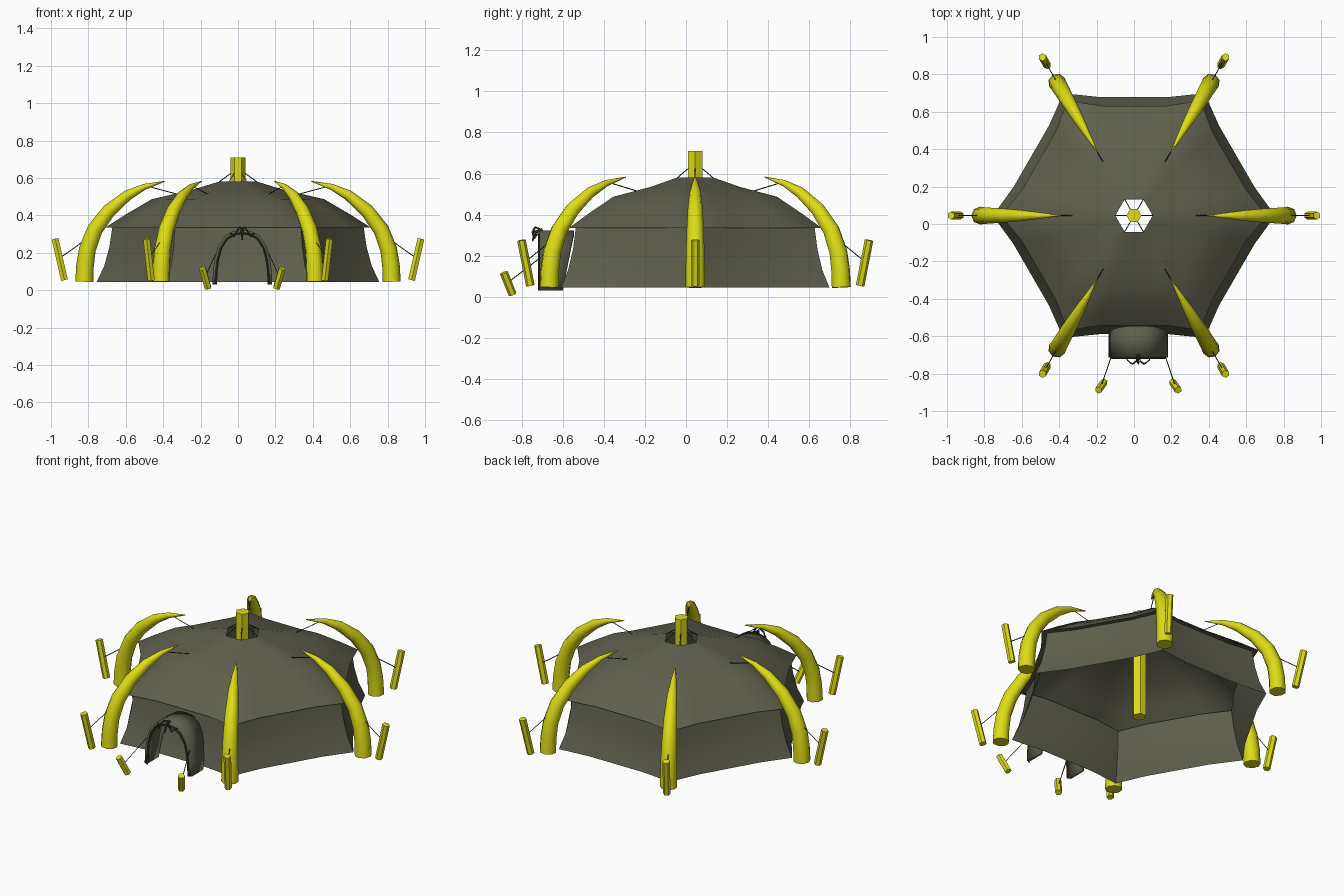
import bpy, bmesh, math
from mathutils import Vector

if "Cube" in bpy.data.objects:
    bpy.data.objects.remove(bpy.data.objects["Cube"])

CY = 0.045  # y of the tent centre


def material(name, rgb):
    m = bpy.data.materials.new(name)
    m.diffuse_color = (*rgb, 1)
    m.use_nodes = True
    m.node_tree.nodes["Principled BSDF"].inputs["Base Color"].default_value = m.diffuse_color
    return m


CANVAS = material("olive canvas", (0.115, 0.115, 0.077))
YELLOW = material("yellow horn", (0.72, 0.72, 0.008))
ROPE = material("dark rope", (0.045, 0.045, 0.032))


def finish(name, bm, mat, angle=50):
    bmesh.ops.recalc_face_normals(bm, faces=bm.faces)
    me = bpy.data.meshes.new(name)
    bm.to_mesh(me)
    bm.free()
    me.materials.append(mat)
    for p in me.polygons:
        p.use_smooth = True
    me.set_sharp_from_angle(angle=math.radians(angle))
    ob = bpy.data.objects.new(name, me)
    bpy.context.collection.objects.link(ob)
    return ob


def tube(name, pts, radii, sides, mat):
    """Capped tube along a planar path with a radius per point."""
    pts = [Vector(p) for p in pts]
    if not isinstance(radii, (list, tuple)):
        radii = [radii] * len(pts)
    n = (pts[-1] - pts[0]).cross(Vector((0, 0, 1)))
    n = n.normalized() if n.length > 1e-4 else Vector((1, 0, 0))
    bm = bmesh.new()
    rings = []
    for i, p in enumerate(pts):
        t = (pts[min(i + 1, len(pts) - 1)] - pts[max(i - 1, 0)]).normalized()
        v = t.cross(n).normalized()
        rings.append([bm.verts.new(p + radii[i] * (math.cos(a) * n + math.sin(a) * v))
                      for a in (2 * math.pi * k / sides for k in range(sides))])
    for a, b in zip(rings, rings[1:]):
        for k in range(sides):
            bm.faces.new((a[k], a[(k + 1) % sides], b[(k + 1) % sides], b[k]))
    bm.faces.new(rings[0])
    bm.faces.new(rings[-1])
    return finish(name, bm, mat)


def polar(r, z, k):
    a = math.radians(60 * k)
    return Vector((r * math.cos(a), CY + r * math.sin(a), z))


# Tent shell: hexagonal rings whose sides are drawn slightly inwards
# (corner radius, height, inward pull of the sides)
PROFILE = [(0.755, 0.045, 0.97), (0.715, 0.13, 0.97), (0.688, 0.23, 0.97),
           (0.672, 0.335, 0.965), (0.71, 0.335, 0.955), (0.60, 0.405, 0.965),
           (0.46, 0.487, 0.97), (0.25, 0.535, 0.98), (0.12, 0.575, 1), (0.10, 0.58, 1)]
bm = bmesh.new()
rings = []
for r, z, pull in PROFILE:
    ring = []
    for k in range(6):
        a, b = polar(r, z, k), polar(r, z, k + 1)
        ring.append(bm.verts.new(a))
        inward = Vector((0, CY, z)) - (a + b) / 2
        for f in (0.25, 0.75):
            ring.append(bm.verts.new(a.lerp(b, f) + inward * (1 - pull)))
    rings.append(ring)
for a, b in zip(rings, rings[1:]):
    for k in range(18):
        j = (k + 1) % 18
        bm.faces.new((a[k], a[j], b[j], b[k]))
finish("tent_shell", bm, CANVAS, 60)

# Centre pole
tube("centre_pole", [(0, CY, 0.045), (0, CY, 0.71)], 0.04, 6, YELLOW)

# Curved horns, pegs and ropes at each corner
HORN = [(0.822, 0.045, 0.048), (0.818, 0.13, 0.047), (0.805, 0.22, 0.045),
        (0.765, 0.325, 0.042), (0.69, 0.425, 0.037), (0.59, 0.508, 0.028),
        (0.50, 0.553, 0.016), (0.39, 0.583, 0.002)]
for k in range(6):
    tube(f"horn_{k}", [polar(r, z, k) for r, z, _ in HORN], [h[2] for h in HORN], 8, YELLOW)
    tube(f"peg_{k}", [polar(0.928, 0.054, k), polar(0.978, 0.275, k)], 0.021, 6, YELLOW)
    tube(f"peg_rope_{k}", [polar(0.955, 0.17, k), polar(0.80, 0.28, k)], 0.0025, 4, ROPE)
    tube(f"roof_rope_{k}", [polar(0.48, 0.555, k), polar(0.33, 0.515, k)], 0.0025, 4, ROPE)
    tube(f"pole_rope_{k}", [polar(0.038, 0.625, k), polar(0.10, 0.58, k)], 0.0025, 4, ROPE)

# Arched entrance tunnel
EX = 0.023
HALF = [(0.16, 0.03), (0.157, 0.10), (0.148, 0.17), (0.13, 0.235), (0.095, 0.288), (0.05, 0.315)]
ARCH = [(-x, z) for x, z in HALF] + [(0, 0.322)] + [(x, z) for x, z in reversed(HALF)]
bm = bmesh.new()
front = [bm.verts.new((EX + x, -0.713, z)) for x, z in ARCH]
back = [bm.verts.new((EX + x, -0.60 + 0.055 * (z - 0.03) / 0.29, z)) for x, z in ARCH]
for i in range(len(ARCH) - 1):
    bm.faces.new((front[i], front[i + 1], back[i + 1], back[i]))
arch = finish("entrance_arch", bm, CANVAS)
mod = arch.modifiers.new("thickness", "SOLIDIFY")
mod.thickness = 0.018
mod.offset = -1

# Rope lining the entrance mouth
tube("entrance_rope", [(EX + x * 0.88, -0.716, 0.03 + (z - 0.03) * 0.94) for x, z in ARCH],
     0.006, 5, ROPE)

# Hanging rope loops over the entrance
for s in (-1, 1):
    side = "left" if s < 0 else "right"
    tube(f"entrance_loop_{side}",
         [(EX + s * x, y, z) for x, y, z in ((0.005, -0.70, 0.325), (0.012, -0.735, 0.338),
          (0.03, -0.748, 0.315), (0.045, -0.74, 0.285), (0.06, -0.725, 0.305), (0.065, -0.71, 0.30))],
         0.005, 5, ROPE)
    # Entrance pegs and their ropes
    tube(f"entrance_peg_{side}", [(EX + s * 0.183, -0.845, 0.011), (EX + s * 0.213, -0.888, 0.117)],
         0.02, 6, YELLOW)
    tube(f"entrance_peg_rope_{side}", [(EX + s * 0.198, -0.866, 0.07), (EX + s * 0.145, -0.71, 0.19)],
         0.0025, 4, ROPE)
tube("entrance_knot", [(EX, -0.70, 0.325), (EX, -0.735, 0.315), (EX, -0.748, 0.27)],
     [0.01, 0.009, 0.004], 5, ROPE)
